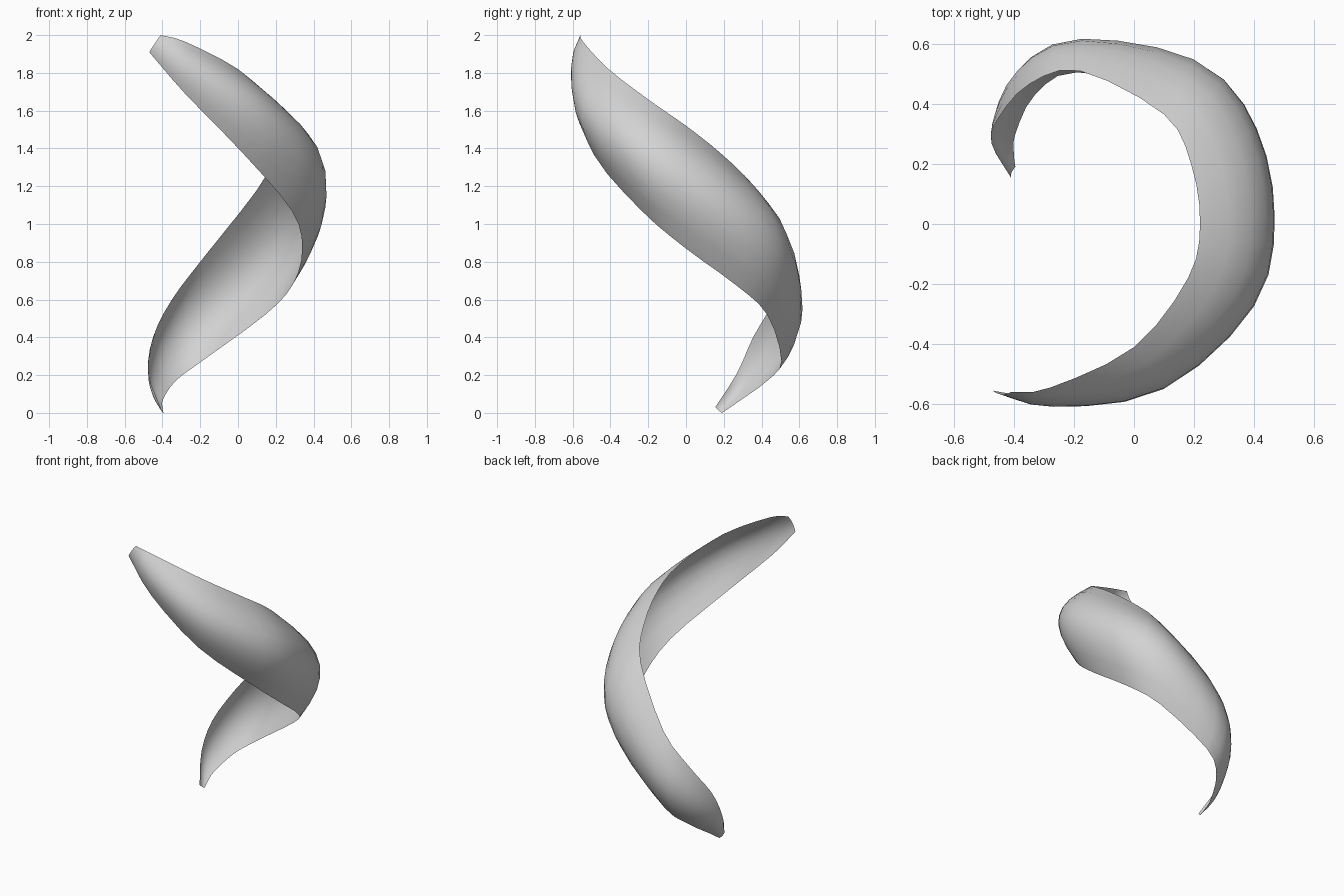
import bpy
import bmesh
from mathutils import Vector

STEPS = 3      # rings between neighbouring key sections
ACROSS = 8     # faces across the ribbon

cube = bpy.data.objects.get("Cube")
if cube:
    bpy.data.objects.remove(cube, do_unlink=True)

# Key points along the upper and lower rims, from the high tip to the low tip
upper_rim = [(-.41, -.56, 2), (-.28, -.545, 1.965), (0, -.41, 1.82),
             (.18, -.18, 1.645), (.22, 0, 1.52), (.19, .2, 1.36),
             (.1, .365, 1.18), (-.18, .51, .825), (-.35, .465, .6),
             (-.45, .355, .4), (-.475, .27, .21), (-.41, .155, .03)]
lower_rim = [(-.47, -.555, 1.91), (-.28, -.575, 1.69), (.03, -.49, 1.37),
             (.285, -.235, 1.07), (.34, 0, .87), (.29, .26, .68),
             (.145, .43, .52), (-.19, .505, .275), (-.33, .43, .17),
             (-.395, .3, .075), (-.4, .235, .03), (-.395, .19, 0)]
# Outward swell of the cross-section at each key point
swell = [.01, .05, .13, .18, .19, .19, .17, .11, .08, .05, .025, .005]


def smooth_path(points):
    """Smooth curve passing through every key point."""
    pts = [Vector(p) for p in points]
    pts = [pts[0] * 2 - pts[1]] + pts + [pts[-1] * 2 - pts[-2]]
    path = []
    for a, b, c, d in zip(pts, pts[1:], pts[2:], pts[3:]):
        for k in range(STEPS):
            t = k / STEPS
            slope_b, slope_c = (c - a) / 2, (d - b) / 2
            ease = t * t * (3 - 2 * t)
            path.append(b.lerp(c, ease)
                        + slope_b * t * (1 - t) ** 2
                        - slope_c * t * t * (1 - t))
    path.append(pts[-2])
    return path


def make_material(name, colour):
    material = bpy.data.materials.new(name)
    material.use_nodes = True
    material.diffuse_color = colour
    shader = material.node_tree.nodes["Principled BSDF"]
    shader.inputs["Base Color"].default_value = colour
    return material


def build_ribbon(name, material):
    upper, lower = smooth_path(upper_rim), smooth_path(lower_rim)
    depth = [v.x for v in smooth_path([(s, 0, 0) for s in swell])]
    middle = [(u + w) / 2 for u, w in zip(upper, lower)]
    last = len(middle) - 1
    bm = bmesh.new()

    # Bowed cross-sections, swelling away from the coil's centre
    rings = []
    for i, (u, w) in enumerate(zip(upper, lower)):
        heading = middle[min(i + 1, last)] - middle[max(i - 1, 0)]
        outward = (w - u).cross(heading).normalized()
        ring = []
        for j in range(ACROSS + 1):
            s = j / ACROSS
            bow = outward * depth[i] * 4 * s * (1 - s)
            ring.append(bm.verts.new(u.lerp(w, s) + bow))
        rings.append(ring)

    # Skin between neighbouring cross-sections
    for near, far in zip(rings, rings[1:]):
        for j in range(ACROSS):
            face = bm.faces.new((near[j], near[j + 1], far[j + 1], far[j]))
            face.smooth = True

    mesh = bpy.data.meshes.new(name)
    bm.to_mesh(mesh)
    bm.free()
    mesh.materials.append(material)
    ribbon = bpy.data.objects.new(name, mesh)
    bpy.context.collection.objects.link(ribbon)
    return ribbon


build_ribbon("spiral_ribbon", make_material("light grey", (.65, .65, .65, 1)))
